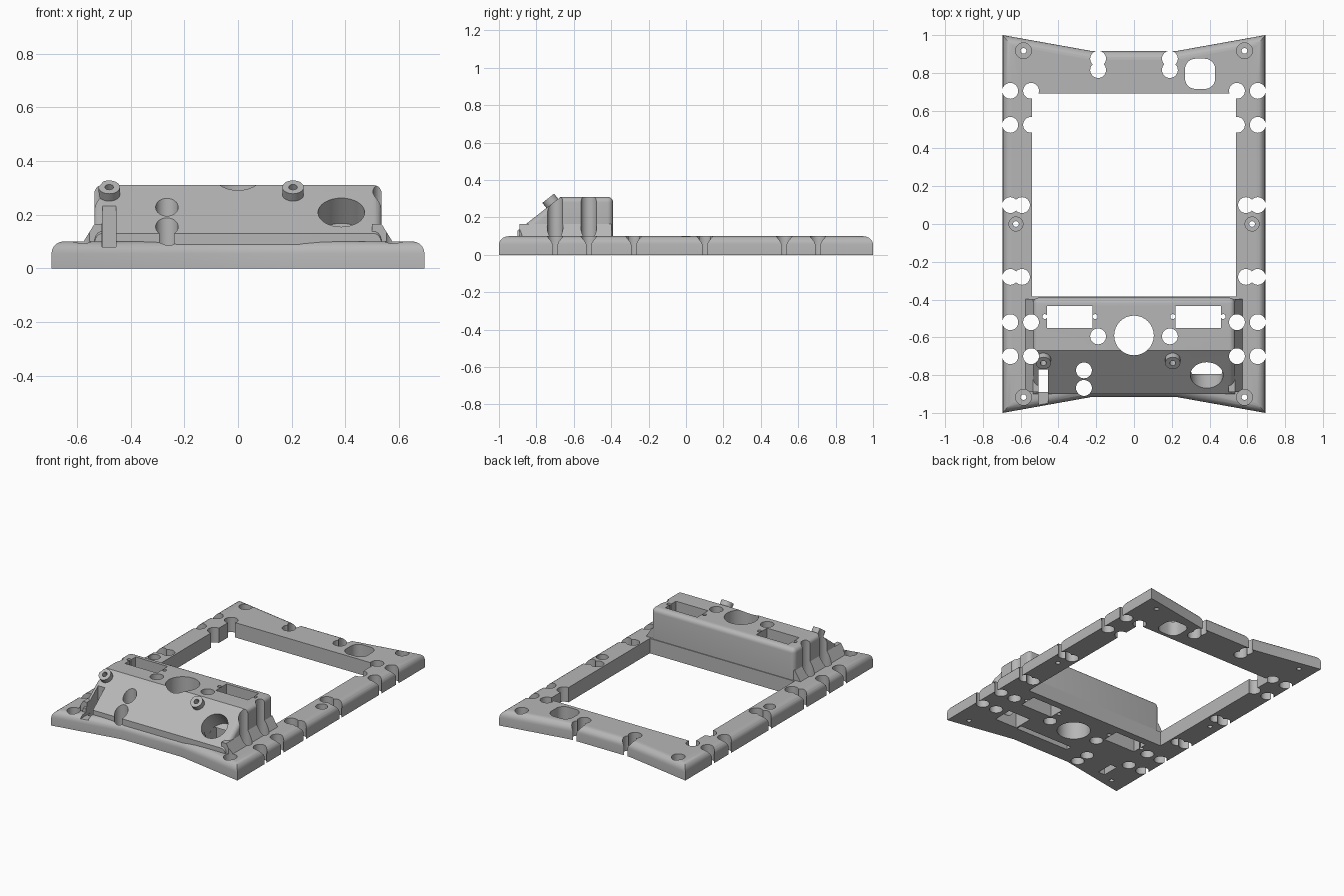
import bpy, bmesh, math
from mathutils import Matrix

cube = bpy.data.objects.get("Cube")
if cube:
    bpy.data.objects.remove(cube, do_unlink=True)

grey = bpy.data.materials.new("light_grey")
grey.use_nodes = True
colour = (0.47, 0.47, 0.47, 1)
grey.diffuse_color = colour
grey.node_tree.nodes["Principled BSDF"].inputs["Base Color"].default_value = colour

TILT = math.asin(0.62)  # lean of the sloped control face


def make(name, bm):
    bmesh.ops.recalc_face_normals(bm, faces=bm.faces)
    mesh = bpy.data.meshes.new(name)
    bm.to_mesh(mesh)
    bm.free()
    obj = bpy.data.objects.new(name, mesh)
    bpy.context.collection.objects.link(obj)
    mesh.materials.append(grey)
    return obj


def prism(points, to_3d, low, high):
    """Extrude a 2D outline between two depths."""
    bm = bmesh.new()
    a = [bm.verts.new(to_3d(u, v, low)) for u, v in points]
    b = [bm.verts.new(to_3d(u, v, high)) for u, v in points]
    bm.faces.new(a)
    bm.faces.new(b)
    for i in range(len(a)):
        j = (i + 1) % len(a)
        bm.faces.new((a[i], a[j], b[j], b[i]))
    bmesh.ops.recalc_face_normals(bm, faces=bm.faces)
    return bm


def round_edges(bm, test, radius, segments=5):
    edges = [e for e in bm.edges if test(e.verts[0].co, e.verts[1].co)]
    bmesh.ops.bevel(bm, geom=edges, offset=radius, segments=segments,
                    profile=0.5, affect='EDGES', clamp_overlap=True)


def box(x0, x1, y0, y1, z0, z1, corner=0):
    bm = prism([(x0, y0), (x1, y0), (x1, y1), (x0, y1)],
               lambda u, v, d: (u, v, d), z0, z1)
    if corner:
        round_edges(bm, lambda p, q: abs(p.z - q.z) > 0.01, corner, 6)
    return make("box_part", bm)


def cylinder(x, y, radius, z0=-0.1, z1=0.5, tilt=0, z=0):
    bm = bmesh.new()
    m = (Matrix.Translation((x, y, z)) @ Matrix.Rotation(tilt, 4, 'X')
         @ Matrix.Translation((0, 0, (z0 + z1) / 2)))
    bmesh.ops.create_cone(bm, cap_ends=True, segments=32, radius1=radius,
                          radius2=radius, depth=z1 - z0, matrix=m)
    return make("round_part", bm)


def combine(target, tool, operation='DIFFERENCE'):
    mod = target.modifiers.new("cut", 'BOOLEAN')
    mod.operation = operation
    mod.solver = 'EXACT'
    mod.object = tool
    bpy.context.view_layer.objects.active = target
    bpy.ops.object.modifier_apply(modifier=mod.name)
    bpy.data.objects.remove(tool, do_unlink=True)


# Base plate with drawn-in front and back edges and a rounded rim
half = [(0.695, -1), (0.695, 1), (0.22, 0.915)]
outline = half + [(-x, -y) for x, y in half]
outline.insert(3, (-0.22, 0.915))
outline[4:] = [(-0.695, 1), (-0.695, -1), (-0.22, -0.915), (0.22, -0.915)]
bm = prism(outline, lambda u, v, d: (u, v, d), 0, 0.1)
round_edges(bm, lambda p, q: p.z > 0.09 and q.z > 0.09, 0.045)
frame = make("mounting_frame", bm)

# Large window
combine(frame, box(-0.54, 0.54, -0.385, 0.69, -0.1, 0.3))

# Control housing with a sloped front
profile = [(-0.39, 0.012), (-0.39, 0.31), (-0.67, 0.31), (-0.9, 0.13), (-0.9, 0.012)]
bm = prism(profile, lambda u, v, d: (d, u, v), -0.535, 0.535)


def housing_edge(p, q):
    if abs(p.x - q.x) > 0.1:
        return min(p.z, q.z) > 0.3 and p.y > -0.5
    return max(p.z, q.z) > 0.2


round_edges(bm, housing_edge, 0.03)
combine(frame, make("housing", bm), 'UNION')

# Sloped skirts along the housing sides
for s in (-1, 1):
    skirt = [(0.5, 0.06), (0.6, 0.06), (0.535, 0.165), (0.5, 0.165)]
    bm = prism(skirt, lambda u, v, d: (s * u, d, v), -0.89, -0.398)
    combine(frame, make("skirt", bm), 'UNION')

# Screw posts on the slope
for x in (-0.48, 0.205):
    combine(frame, cylinder(x, -0.715, 0.04, -0.04, 0.035, TILT, 0.275), 'UNION')
    combine(frame, cylinder(x, -0.715, 0.016, -0.02, 0.1, TILT, 0.275))

# Mirrored through holes and recessed screw seats
pairs = [(0.655, y) for y in (0.705, 0.525, 0.1, -0.28, -0.52, -0.7)]
pairs += [(0.545, y) for y in (0.705, 0.525, -0.52, -0.7)]
pairs += [(0.593, 0.1), (0.593, -0.28), (0.19, 0.875), (0.19, 0.815), (0.19, -0.595)]
seats = [(0.585, 0.917, 0.042), (0.585, -0.917, 0.042), (0.625, 0, 0.037)]
for s in (-1, 1):
    for x, y in pairs:
        combine(frame, cylinder(s * x, y, 0.042))
    for x, y, r in seats:
        combine(frame, cylinder(s * x, y, r, 0.055, 0.3))
        combine(frame, cylinder(s * x, y, 0.015))
    # Display openings with fixing holes either side
    x0, x1 = sorted((s * 0.22, s * 0.46))
    combine(frame, box(x0, x1, -0.55, -0.435, -0.1, 0.5))
    for x in (0.205, 0.472):
        combine(frame, cylinder(s * x, -0.49, 0.013))

# Housing holes, back cable opening and front slot
combine(frame, cylinder(0, -0.59, 0.105))
for y in (-0.775, -0.868):
    combine(frame, cylinder(-0.265, y, 0.042))
combine(frame, box(0.27, 0.43, 0.715, 0.875, -0.1, 0.3, 0.055))
combine(frame, box(-0.505, -0.455, -0.89, -0.77, -0.1, 0.5))
combine(frame, box(-0.506, -0.454, -1.1, -0.85, 0.08, 0.5))

# Angled button hole with the pocket beneath it, and the underside trench
combine(frame, cylinder(0.385, -0.8, 0.087, -0.12, 0.15, TILT, 0.208))
combine(frame, box(0.3, 0.47, -0.795, -0.66, -0.1, 0.14))
combine(frame, box(-0.12, 0.29, -0.8, -0.76, -0.1, 0.15))

# Shading
bpy.ops.object.select_all(action='DESELECT')
frame.select_set(True)
bpy.context.view_layer.objects.active = frame
bpy.ops.object.shade_smooth_by_angle(angle=math.radians(30))
